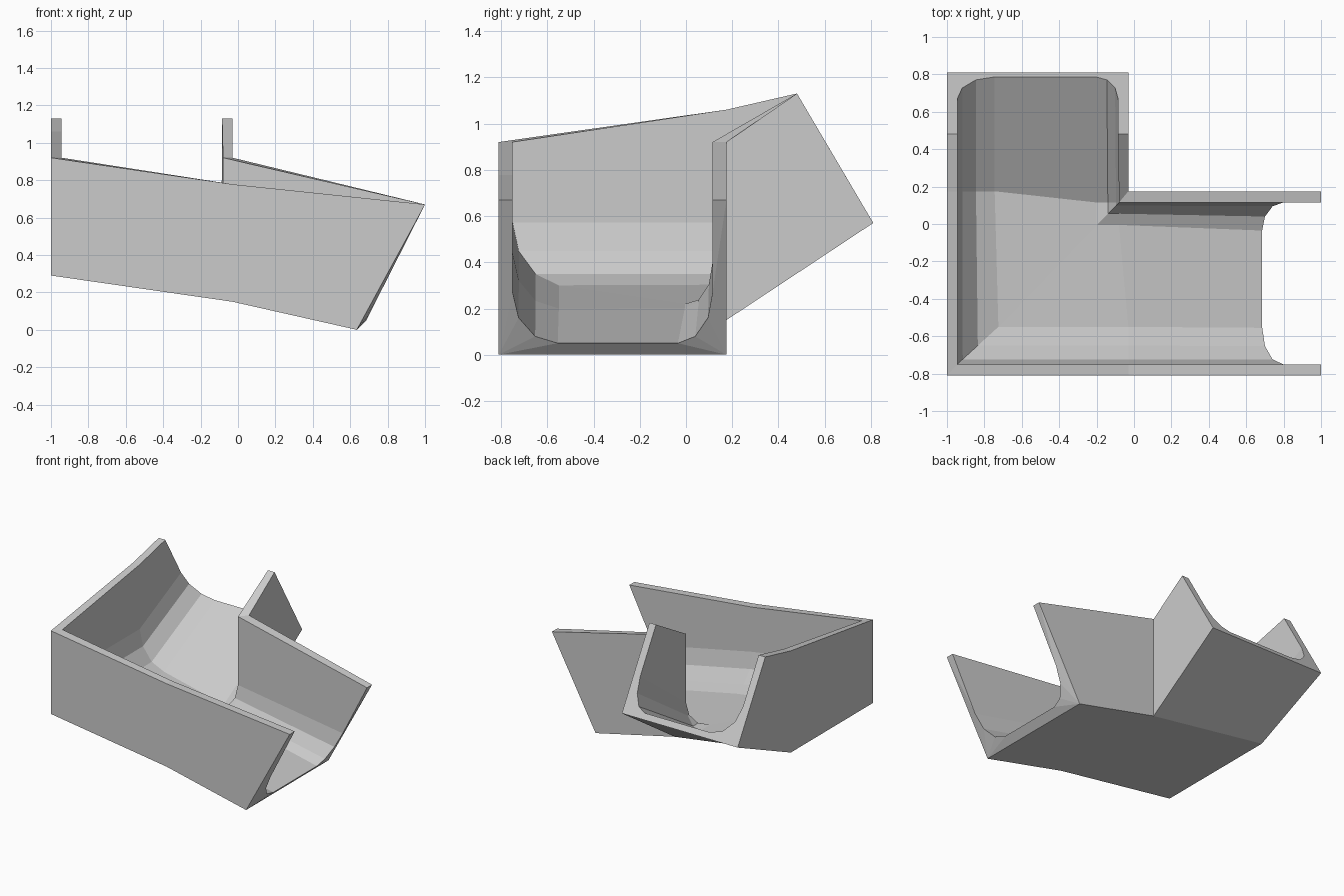
import bpy, bmesh, math

if "Cube" in bpy.data.objects:
    bpy.data.objects.remove(bpy.data.objects["Cube"])

# Quarter-round corner fillet as (sideways, height) fractions
FILLET = [(1 - math.cos(math.radians(a)), 1 - math.sin(math.radians(a)))
          for a in (0, 30, 60, 90)]
WALL = 0.055


def bed(x):
    """Underside height of the corner block, falling from left to right."""
    return 0.29 - 0.1443 * (x + 1)


def ring(outer_top, inner_top, inner_base, outer_base, outer_in, inner_in, bowl):
    """One closed U-shaped section, ordered round the wall thickness."""
    return [outer_top, outer_in] + bowl + [inner_in, inner_top, inner_base, outer_base]


def bowl_points(outer, inner):
    """Fillet down the outer wall, then back up the inner wall."""
    return [outer(u, v) for u, v in FILLET] + [inner(u, v) for u, v in reversed(FILLET)]


# Slanted end of the back arm
def back_lip(x, z):
    return (x, 0.81 - (z - 0.57) * 0.589, z)


s_back = ring((-1, .48, 1.13), (-.03, .48, 1.13), (-.03, .81, .57), (-1, .81, .57),
              (-1 + WALL, .48, 1.13), (-.03 - WALL, .48, 1.13),
              bowl_points(lambda u, v: back_lip(-.945 + .2 * u, .61 + .2 * v),
                          lambda u, v: back_lip(-.085 - .12 * u, .61 + .2 * v)))


# Slanted end of the right arm
def right_lip(y, z):
    return (.66 + .507 * z, y, z)


s_right = ring((1, -.81, .67), (1, .175, .67), (.635, .175, 0), (.635, -.81, 0),
               (1, -.75, .67), (1, .115, .67),
               bowl_points(lambda u, v: right_lip(-.75 + .195 * u, .05 + .22 * v),
                           lambda u, v: right_lip(.115 - .15 * u, .05 + .22 * v)))


# Three sections fanning round the inner corner
def bend(ox, oy, otop, fx, fy, fdx, fdy, gdx, gdy):
    def outer(u, v):
        x, y = fx + fdx * u, fy + fdy * u
        return (x, y, bed(x) + .05 + .24 * v)

    def inner(u, v):
        x, y = -.08 - gdx * u, .115 - gdy * u
        return (x, y, bed(x) + .045 + .2 * v)

    return ring((ox, oy, otop), (-.03, .175, .92), (-.03, .175, bed(-.03)),
                (ox, oy, bed(ox)), (fx, fy, otop), (-.08, .115, .92),
                bowl_points(outer, inner))


s_entry = bend(-1, .175, 1.06, -.945, .175, .2, 0, .12, 0)
s_mitre = bend(-1, -.81, .92, -.945, -.75, .22, .2, .12, .12)
s_exit = bend(-.03, -.81, .778, -.03, -.75, 0, .2, 0, .12)

# Loft the sections into one solid chute
bm = bmesh.new()
rings = [[bm.verts.new(p) for p in s]
         for s in (s_back, s_entry, s_mitre, s_exit, s_right)]
n = len(rings[0])
for a, b in zip(rings, rings[1:]):
    for i in range(n):
        j = (i + 1) % n
        bm.faces.new((a[i], a[j], b[j], b[i]))

# End lips: a strip between outer outline and bowl outline
for r in (rings[0], rings[-1]):
    bm.faces.new((r[0], r[1], r[2], r[3], r[4], r[5], r[13]))
    bm.faces.new((r[13], r[5], r[6], r[12]))
    bm.faces.new((r[12], r[6], r[7], r[8], r[9], r[10], r[11]))

bmesh.ops.remove_doubles(bm, verts=bm.verts, dist=1e-4)
bmesh.ops.triangulate(bm, faces=[f for f in bm.faces if len(f.verts) > 4])
bmesh.ops.recalc_face_normals(bm, faces=bm.faces)
mesh = bpy.data.meshes.new("corner_chute")
bm.to_mesh(mesh)
bm.free()
bpy.context.collection.objects.link(bpy.data.objects.new("corner_chute", mesh))
